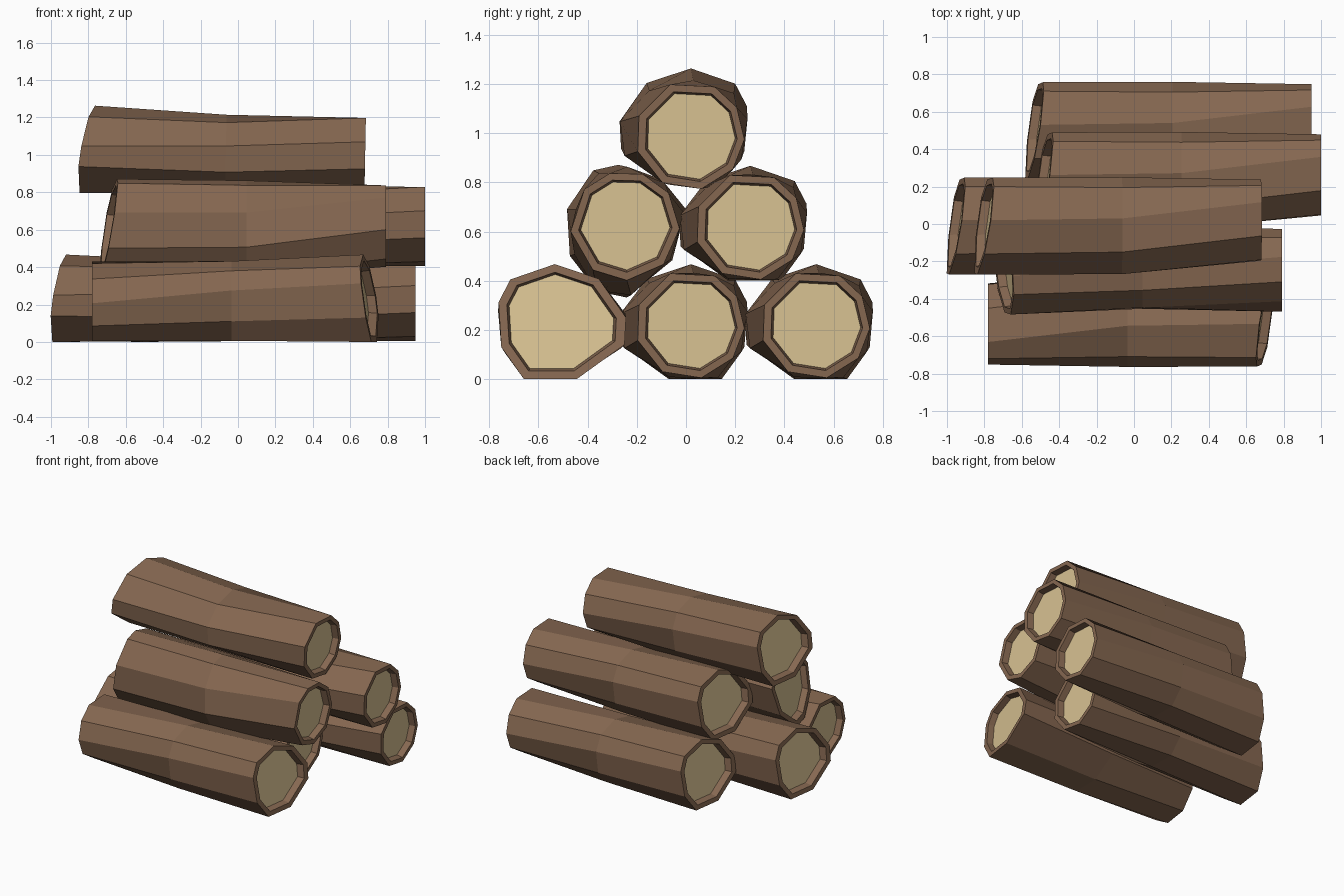
import bpy, bmesh, math
from mathutils import Matrix, Vector

if "Cube" in bpy.data.objects:
    bpy.data.objects.remove(bpy.data.objects["Cube"])


def material(name, rgb):
    m = bpy.data.materials.new(name)
    m.diffuse_color = (*rgb, 1)
    m.use_nodes = True
    m.node_tree.nodes["Principled BSDF"].inputs["Base Color"].default_value = m.diffuse_color
    return m


BARK = material("brown bark", (0.235, 0.136, 0.081))
WOOD = material("pale cut wood", (0.69, 0.54, 0.29))
LENGTH = 1.53
MID_Z = 0.23  # log axis height in the profile

# nine-sided (y, z) profiles: wide slanted end, middle, and straight end
WIDE = [(0.02, 0.467), (-0.16, 0.407), (-0.27, 0.25), (-0.264, 0.14), (-0.07, 0.0),
        (0.145, 0.0), (0.237, 0.13), (0.248, 0.313), (0.2, 0.405)]
MIDDLE = [(0.03, 0.432), (-0.15, 0.39), (-0.268, 0.265), (-0.25, 0.125), (-0.07, 0.008),
          (0.13, 0.006), (0.225, 0.11), (0.25, 0.275), (0.195, 0.38)]
ANGLES = [63, 111, 159, 197, 240, 282, 322, 356, 391]
STRAIGHT = [(0.016 + 0.222 * math.cos(math.radians(a)),
             0.222 + 0.222 * math.sin(math.radians(a))) for a in ANGLES]


def slant(y, z):
    return -LENGTH / 2 + 0.047 + 0.14 * y + 0.13 * (z - MID_Z)


def inner(ring, scale, dx):
    # shrink a ring about its centre and push it along the log
    c = sum(ring, Vector()) / len(ring)
    return [c + (p - c) * scale + Vector((dx, 0, 0)) for p in ring]


def make_log(name, x, y, z, roll=0, pitch=0, turn=0):
    wide = [Vector((slant(a, b), a, b - MID_Z)) for a, b in WIDE]
    mid = [Vector((0.02, a, b - MID_Z)) for a, b in MIDDLE]
    end = [Vector((LENGTH / 2, a, b - MID_Z)) for a, b in STRAIGHT]
    # cap, rim, bark, rim, cap
    rings = [inner(wide, 0.82, 0.045), inner(wide, 0.86, 0), wide, mid, end,
             inner(end, 0.86, 0), inner(end, 0.82, -0.045)]
    bm = bmesh.new()
    loops = [[bm.verts.new(p) for p in r] for r in rings]
    for a, b in zip(loops, loops[1:]):
        for i in range(9):
            j = (i + 1) % 9
            bm.faces.new((a[i], a[j], b[j], b[i]))
    for cap in (loops[0], loops[-1]):
        bm.faces.new(cap).material_index = 1
    bmesh.ops.recalc_face_normals(bm, faces=bm.faces)
    me = bpy.data.meshes.new(name)
    bm.to_mesh(me)
    bm.free()
    me.materials.append(BARK)
    me.materials.append(WOOD)
    ob = bpy.data.objects.new(name, me)
    bpy.context.collection.objects.link(ob)
    ob.matrix_world = (Matrix.Translation((x, y, z + MID_Z))
                       @ Matrix.Rotation(math.radians(turn), 4, 'Z')
                       @ Matrix.Rotation(math.radians(pitch), 4, 'Y')
                       @ Matrix.Rotation(math.radians(roll), 4, 'X'))


# pyramid stack: three, two, one
make_log("bottom_front_log", -0.015, -0.514, 0, turn=180)
make_log("bottom_middle_log", -0.235, 0, 0)
make_log("bottom_back_log", 0.185, 0.51, 0)
make_log("middle_front_log", 0.025, -0.26, 0.38, roll=75)
make_log("middle_back_log", 0.235, 0.242, 0.4)
make_log("top_log", -0.085, 0, 0.783, pitch=1.1)
